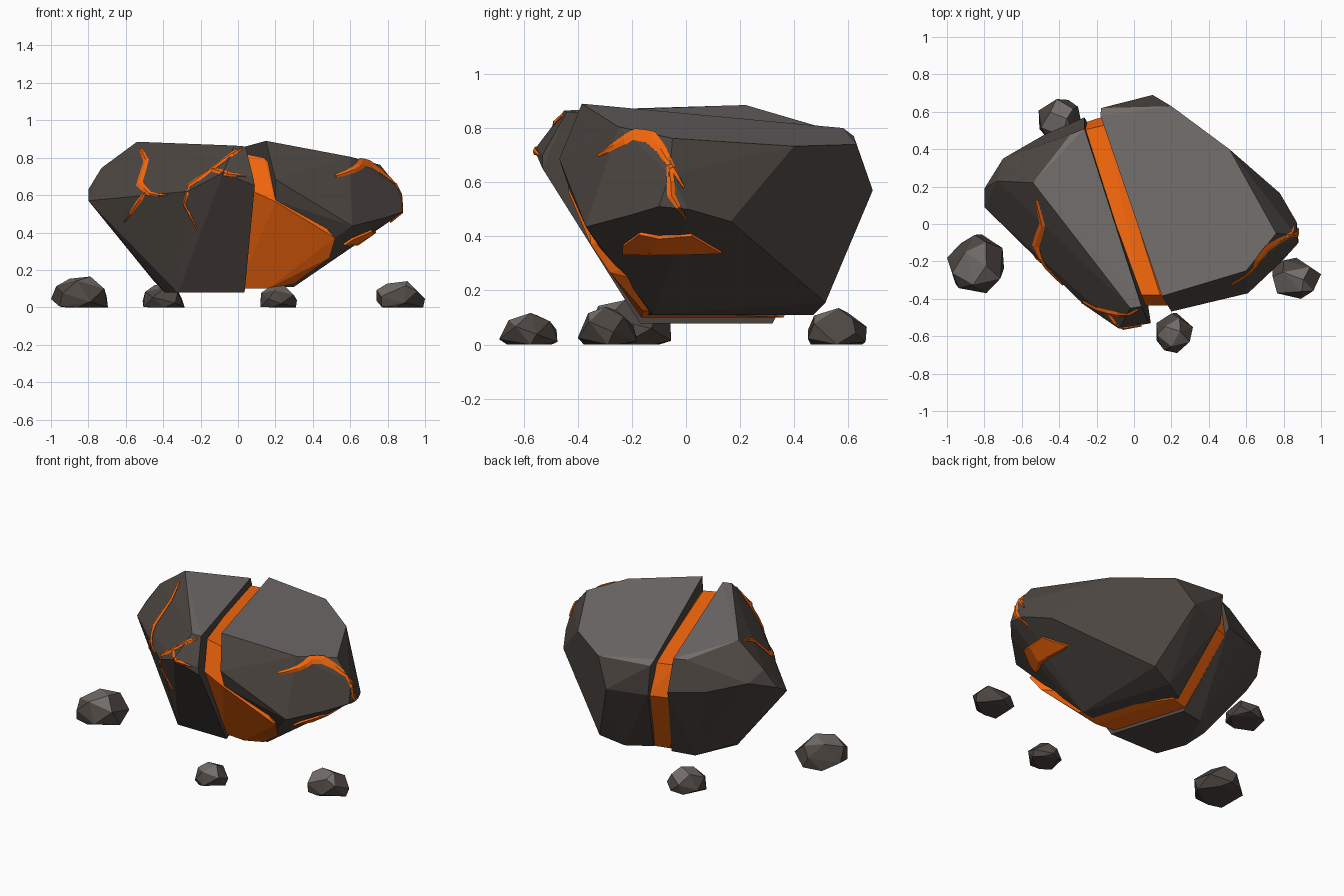
import bpy, bmesh, math, random
from mathutils import Vector
from mathutils.bvhtree import BVHTree

if "Cube" in bpy.data.objects:
    bpy.data.objects.remove(bpy.data.objects["Cube"])

random.seed(4)


def material(name, rgb):
    m = bpy.data.materials.new(name)
    m.diffuse_color = (*rgb, 1)
    m.use_nodes = True
    m.node_tree.nodes["Principled BSDF"].inputs["Base Color"].default_value = m.diffuse_color
    return m


GREY = material("grey_stone", (0.17, 0.155, 0.148))
BROWN = material("brown_stone", (0.075, 0.062, 0.054))
GLOW = material("molten_orange", (0.95, 0.14, 0.004))


def finish(bm, name, mats):
    bmesh.ops.recalc_face_normals(bm, faces=bm.faces)
    me = bpy.data.meshes.new(name)
    for m in mats:
        me.materials.append(m)
    if len(mats) > 1:  # upward facets grey, flanks brown
        bm.normal_update()
        for f in bm.faces:
            f.material_index = 0 if f.normal.z > 0.75 else 1
    bm.to_mesh(me)
    ob = bpy.data.objects.new(name, me)
    bpy.context.collection.objects.link(ob)
    return ob


def hull(name, pts, mats, angle=5):
    """Faceted convex stone around a few corner points; returns a surface tree."""
    bm = bmesh.new()
    for p in pts:
        bm.verts.new(p)
    r = bmesh.ops.convex_hull(bm, input=bm.verts)
    junk = {g for g in r["geom_interior"] + r["geom_unused"]
            if isinstance(g, bmesh.types.BMVert)}
    bmesh.ops.delete(bm, geom=list(junk), context='VERTS')
    tree = BVHTree.FromBMesh(bm)
    bmesh.ops.dissolve_limit(bm, angle_limit=math.radians(angle),
                             verts=bm.verts, edges=bm.edges)
    finish(bm, name, mats)
    bm.free()
    return tree


# Left half of the split boulder
left = hull("boulder_left_half", [
    (.04, -.44, .86), (-.02, -.45, .865), (-.54, .22, .885), (-.34, .48, .80), (-.265, .51, .80),
    (.08, -.53, .70), (.09, -.53, .65), (-.08, -.56, .72), (-.27, -.43, .62),
    (-.80, .19, .63), (-.80, .09, .57), (-.70, .35, .69), (-.73, .23, .745),
    (-.475, .48, .62), (-.265, .57, .60),
    (-.45, .12, .14), (-.39, .02, .078), (-.32, -.17, .078), (.035, -.17, .078),
    (-.12, .32, .078), (-.27, .29, .078)], [GREY, BROWN])

# Right half of the split boulder, with its sloping top
right = hull("boulder_right_half", [
    (.15, -.385, .89), (-.18, .58, .80), (-.175, .62, .77), (.20, .63, .74), (.51, .40, .733),
    (.76, -.05, .762), (.60, -.25, .805),
    (.20, -.468, .685), (.20, -.43, .57), (.61, -.37, .435), (.79, -.20, .48), (.88, -.10, .51),
    (.87, .01, .50), (.865, -.06, .63), (.78, .165, .455), (.10, .69, .57), (-.156, .62, .57),
    (.145, -.15, .11), (.30, -.12, .11), (-.03, .38, .11), (.12, .47, .11),
    (.27, .515, .155)], [GREY, BROWN])

# Molten core showing in the gap and under the front edge
hull("molten_core", [
    (-.28, .50, .755), (-.15, .53, .75), (.04, -.38, .82), (.14, -.38, .80),
    (.06, -.435, .63), (.20, -.435, .565), (.52, -.352, .37), (.49, -.28, .265),
    (.30, -.16, .125), (.16, -.165, .10), (0, -.15, .10),
    (-.27, .54, .55), (-.13, .585, .55), (-.12, .33, .10), (0, .36, .10)], [GLOW])

# Molten patch on the right overhang
patch = []
for y, z in [(-.23, .34), (.13, .345), (.02, .41), (-.17, .415), (-.23, .37),
             (-.05, .34), (-.05, .375), (-.1, .40), (-.13, .345), (.04, .36)]:
    hit, n, _, _ = right.ray_cast(Vector((2, y, z)), Vector((-1, 0, 0)))
    patch += [hit + n * .012, hit - n * .02]
hull("molten_patch", patch, [GLOW], 15)


# Glowing veins: tapered ribbons laid on the stone surface
def vein(name, tree, path, width, side="front", start=.35):
    pts = []
    for a, b in zip(path, path[1:]):
        pts += [(a[0] + (b[0] - a[0]) * t, a[1] + (b[1] - a[1]) * t) for t in (0, .5)]
    pts.append(path[-1])
    hits = []
    for u, z in pts:
        if side == "front":
            o, d = Vector((u, -2, z)), Vector((0, 1, 0))
        else:
            o, d = Vector((2, u, z)), Vector((-1, 0, 0))
        hit, n, _, _ = tree.ray_cast(o, d)
        if hit is None:
            hit, n, _, _ = tree.find_nearest(o + d * 1.3)
        hits.append((hit, n))
    bm = bmesh.new()
    rings = []
    last = len(hits) - 1
    for i, (p, n) in enumerate(hits):
        t = i / last
        w = width / 2 * (min(1, start + 2 * t) if t < .5 else max(.15, 1 - 1.7 * (t - .5)))
        along = hits[min(i + 1, last)][0] - hits[max(i - 1, 0)][0]
        s = along.cross(n).normalized()
        rings.append([bm.verts.new(p + q) for q in
                      (s * w + n * .004, n * .010, -s * w + n * .004, n * -.012)])
    for r0, r1 in zip(rings, rings[1:]):
        for k in range(4):
            bm.faces.new((r0[k], r0[(k + 1) % 4], r1[(k + 1) % 4], r1[k]))
    bm.faces.new(rings[0])
    bm.faces.new(rings[-1])
    finish(bm, name, [GLOW])
    bm.free()


vein("vein_left_long", left, [(-.52, .845), (-.488, .785), (-.525, .66), (-.47, .605), (-.375, .60)], .045)
vein("vein_left_branch", left, [(-.495, .61), (-.54, .55), (-.605, .455)], .026, start=.8)
vein("vein_centre_long", left, [(.02, .845), (-.03, .82), (-.14, .735), (-.26, .65), (-.285, .55), (-.215, .415)], .035)
vein("vein_centre_branch", left, [(-.14, .735), (-.06, .715), (.04, .70)], .03, start=.8)
vein("vein_right_long", right, [(-.32, .70), (-.26, .735), (-.19, .775), (-.13, .765), (-.09, .72),
                                (-.05, .65), (-.01, .58)], .055, "right", .3)
vein("vein_right_branch", right, [(-.06, .66), (-.055, .55), (0, .46)], .03, "right", .8)


# Loose pebbles lying around the boulder, fitted to their extents
def pebble(name, x0, x1, y0, y1, h):
    pts = []
    for i in range(19):
        z = 1 - 2 * (i + .5) / 19
        a = i * 2.39996 + random.uniform(-.3, .3)
        r = math.sqrt(1 - z * z)
        pts.append((r * math.cos(a), r * math.sin(a), max(-.3, z * random.uniform(.85, 1))))
    lo = [min(p[k] for p in pts) for k in range(3)]
    hi = [max(p[k] for p in pts) for k in range(3)]
    box = ((x0, x1), (y0, y1), (0, h))
    hull(name, [[b[0] + (b[1] - b[0]) * (p[k] - lo[k]) / (hi[k] - lo[k])
                 for k, b in enumerate(box)] for p in pts], [GREY, BROWN], 8)


pebble("pebble_left", -1.0, -.695, -.37, -.055, .165)
pebble("pebble_back", -.51, -.285, .45, .668, .135)
pebble("pebble_front", .12, .315, -.69, -.475, .117)
pebble("pebble_right", .74, 1.0, -.40, -.18, .14)
